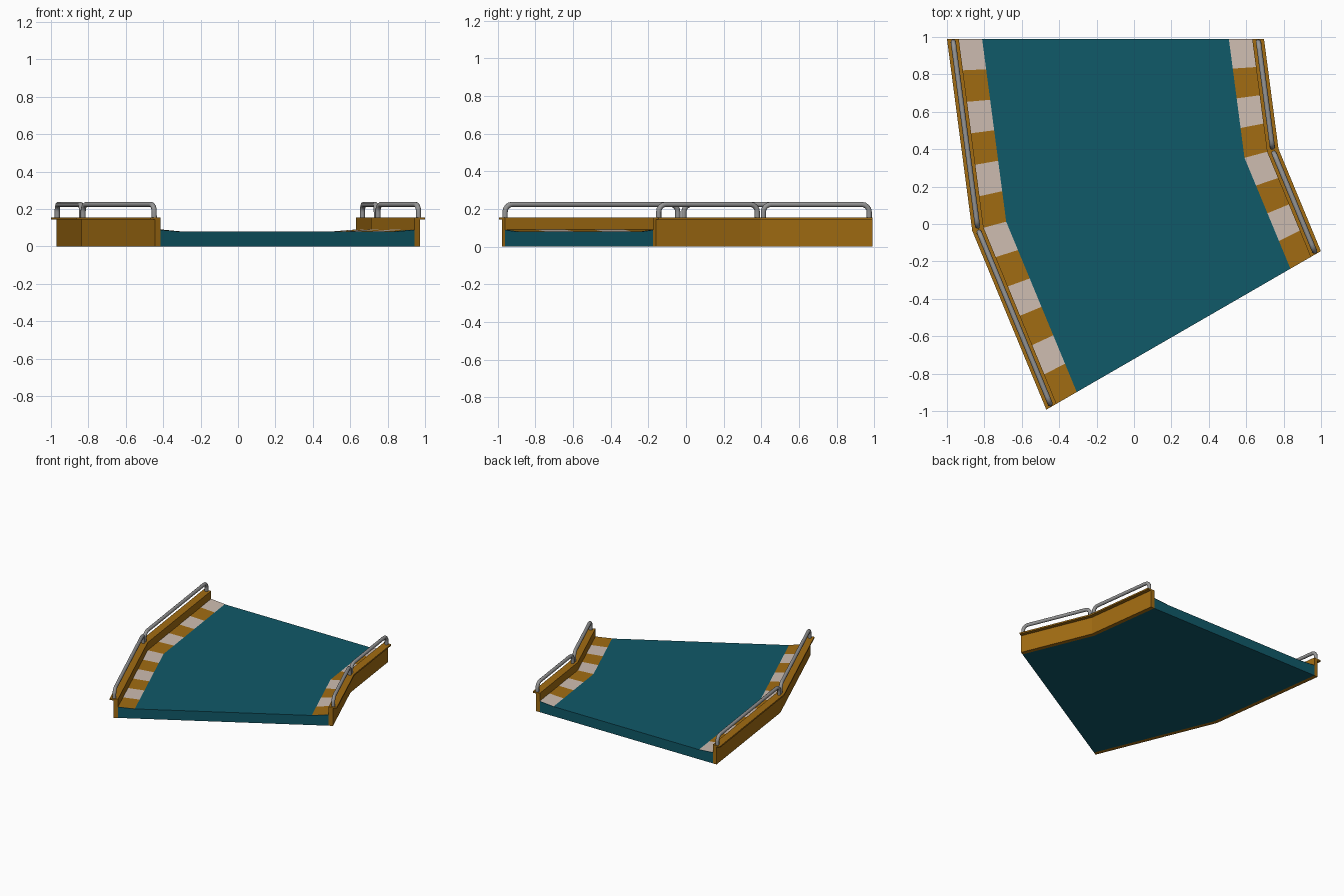
import bpy, math
from mathutils import Vector

if "Cube" in bpy.data.objects:
    bpy.data.objects.remove(bpy.data.objects["Cube"])

# Curved road: two straight chords of 15 degrees around a centre on the right
CX, CY = 2.965, 0.99
ANGLES = [0, math.radians(15), math.radians(30)]


def material(name, rgb):
    m = bpy.data.materials.new(name)
    m.diffuse_color = (*rgb, 1)
    m.use_nodes = True
    m.node_tree.nodes["Principled BSDF"].inputs["Base Color"].default_value = m.diffuse_color
    return m


TEAL = material("teal", (0.005, 0.10, 0.14))
ORANGE = material("ochre", (0.36, 0.15, 0.006))
PALE = material("pale", (0.62, 0.51, 0.44))
METAL = material("metal", (0.3, 0.3, 0.3))


def at(x, z, a):
    """Turn a profile point (x, z) of the back end to angle a."""
    r = CX - x
    return Vector((CX - r * math.cos(a), CY - r * math.sin(a), z))


def along(x, z, t):
    """Point at t (0..2) along the two chords."""
    i = min(int(t), 1)
    return at(x, z, ANGLES[i]).lerp(at(x, z, ANGLES[i + 1]), t - i)


def add_mesh(name, verts, faces, mats):
    me = bpy.data.meshes.new(name)
    me.from_pydata(verts, [], faces)
    for m in mats:
        me.materials.append(m)
    ob = bpy.data.objects.new(name, me)
    bpy.context.collection.objects.link(ob)
    return ob


def sweep(name, profile, mat):
    """Closed (x, z) profile, clockwise, swept along the bend."""
    n = len(profile)
    verts = [at(x, z, a) for a in ANGLES for x, z in profile]
    faces = [(s * n + i, (s + 1) * n + i, (s + 1) * n + (i + 1) % n, s * n + (i + 1) % n)
             for s in range(2) for i in range(n)]
    faces += [tuple(range(n)), tuple(reversed(range(2 * n, 3 * n)))]
    return add_mesh(name, verts, faces, [mat])


def striped_curb(name, x0, x1, z0, z1, per_chord):
    verts, faces = [], []
    count = 2 * per_chord
    for i in range(count + 1):
        t = i / per_chord
        verts += [along(x0, z0, t), along(x1, z1, t)]
    for i in range(count):
        faces.append((2 * i, 2 * i + 2, 2 * i + 3, 2 * i + 1))
    ob = add_mesh(name, verts, faces, [PALE, ORANGE])
    for i, p in enumerate(ob.data.polygons):
        p.material_index = i % 2


def rail(name, x, i):
    """Bent tube handrail over chord i."""
    a, b = at(x, 0, ANGLES[i]), at(x, 0, ANGLES[i + 1])
    d = (b - a).normalized()
    a, b = a + d * 0.017, b - d * 0.017
    top, bend = 0.224, 0.04
    arc = [(bend * (1 - math.cos(q)), top - bend * (1 - math.sin(q)))
           for q in (k * math.pi / 8 for k in range(5))]
    pts = [a + Vector((0, 0, 0.15))]
    pts += [a + d * s + Vector((0, 0, z)) for s, z in arc]
    pts += [b - d * s + Vector((0, 0, z)) for s, z in reversed(arc)]
    pts += [b + Vector((0, 0, 0.15))]
    side = d.cross(Vector((0, 0, 1)))
    n, r = 10, 0.014
    verts, faces = [], []
    for k, p in enumerate(pts):
        tan = (pts[min(k + 1, len(pts) - 1)] - pts[max(k - 1, 0)]).normalized()
        up = side.cross(tan)
        verts += [p + r * (side * math.cos(w) + up * math.sin(w))
                  for w in (2 * math.pi * j / n for j in range(n))]
    for k in range(len(pts) - 1):
        faces += [(k * n + j, k * n + (j + 1) % n, (k + 1) * n + (j + 1) % n, (k + 1) * n + j)
                  for j in range(n)]
    ob = add_mesh(name, verts, faces, [METAL])
    for p in ob.data.polygons:
        p.use_smooth = True


# Road slab, top left open under the curbs' slopes
L_OUT, L_IN, L_ROAD = -1.0, -0.937, -0.812
R_OUT, R_IN, R_ROAD = 0.695, 0.632, 0.507
sweep("road_slab", [(L_IN, 0), (L_IN, 0.0885), (L_ROAD, 0.079), (R_ROAD, 0.079),
                    (R_IN, 0.0885), (R_IN, 0)], TEAL)

# Striped curbs
striped_curb("left_curb", L_IN, L_ROAD, 0.091, 0.0805, 6)
striped_curb("right_curb", R_ROAD, R_IN, 0.0805, 0.091, 4)

# Side walls with an overhanging lip, and handrails
for side, xo, xi, s in (("left", L_OUT, L_IN, 1), ("right", R_OUT, R_IN, -1)):
    prof = [(xo + 0.03 * s, 0), (xo + 0.03 * s, 0.143), (xo, 0.143),
            (xo, 0.155), (xi, 0.155), (xi, 0)]
    sweep(side + "_wall", prof if s == 1 else prof[::-1], ORANGE)
    for i in range(2):
        rail(f"{side}_rail_{i + 1}", (xo + xi) / 2, i)

# Consistent outward normals
import bmesh
for ob in bpy.data.objects:
    bm = bmesh.new()
    bm.from_mesh(ob.data)
    bmesh.ops.recalc_face_normals(bm, faces=bm.faces)
    if "curb" in ob.name and sum(f.normal.z for f in bm.faces) < 0:
        bmesh.ops.reverse_faces(bm, faces=bm.faces)
    bm.to_mesh(ob.data)
    bm.free()
